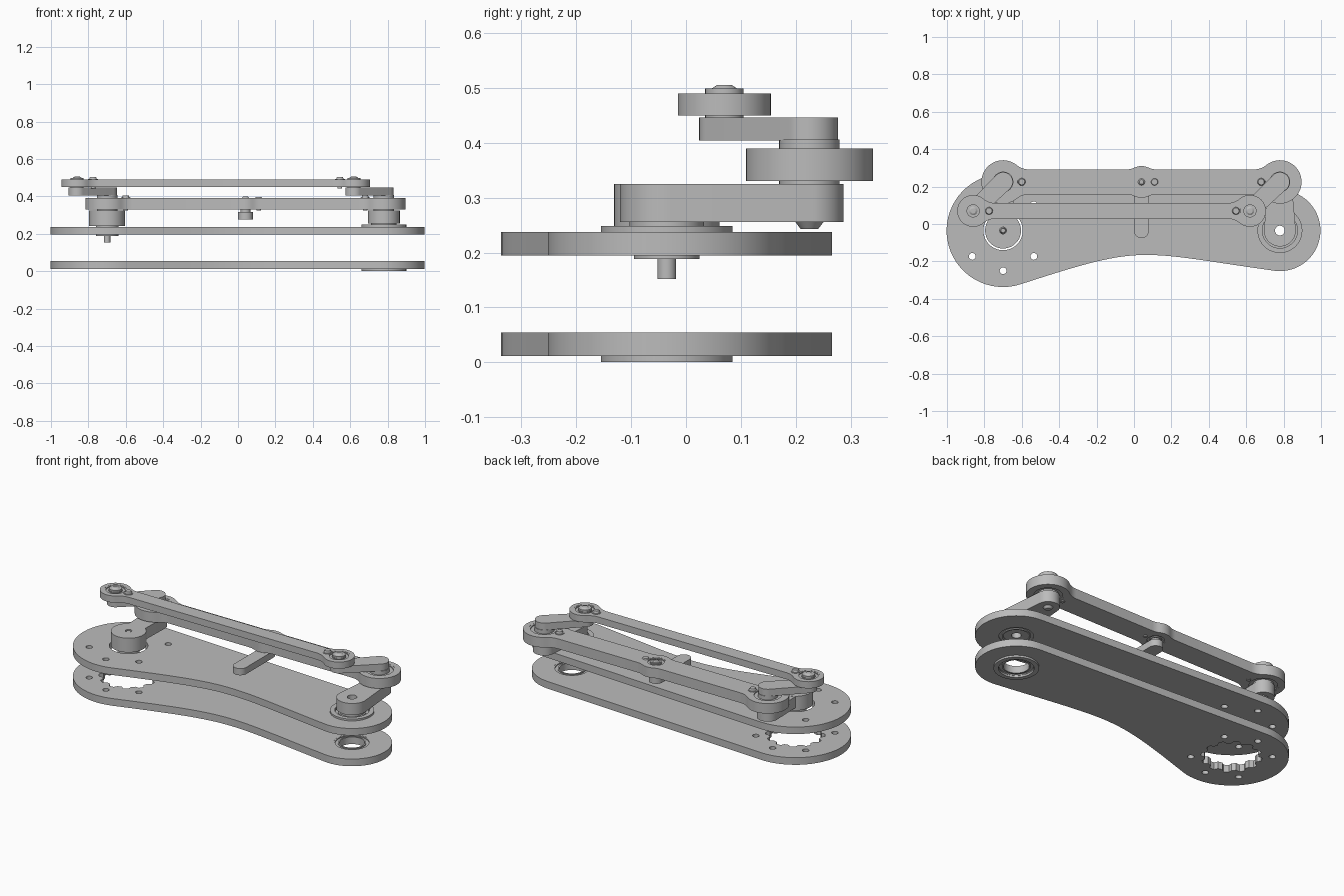
import bpy, bmesh
from math import sin, cos, radians, degrees, sqrt, atan2, asin, pi
from mathutils import Vector

cube = bpy.data.objects.get("Cube")
if cube:
    bpy.data.objects.remove(cube, do_unlink=True)

GREY = (0.5, 0.5, 0.5, 1)
metal = bpy.data.materials.new("plain grey metal")
metal.diffuse_color = GREY
metal.use_nodes = True
metal.node_tree.nodes["Principled BSDF"].inputs["Base Color"].default_value = GREY


def add(name, mesh):
    mesh.materials.clear()
    mesh.materials.append(metal)
    mesh.polygons.foreach_set("use_smooth", [True] * len(mesh.polygons))
    mesh.set_sharp_from_angle(angle=radians(30))
    ob = bpy.data.objects.new(name, mesh)
    bpy.context.collection.objects.link(ob)
    return ob


def arc(x, y, r, a, b):
    n = max(3, int(abs(b - a) / 6))
    return [(x + r * cos(radians(a + (b - a) * i / n)),
             y + r * sin(radians(a + (b - a) * i / n))) for i in range(n + 1)]


def circle(x, y, r):
    return arc(x, y, r, 0, 360)[:-1]


def slab(name, loops, z0, z1):
    """Extrude a filled outline; the later loops are holes."""
    curve = bpy.data.curves.new(name, "CURVE")
    curve.dimensions = "2D"
    curve.fill_mode = "BOTH"
    curve.extrude = (z1 - z0) / 2
    for loop in loops:
        s = curve.splines.new("POLY")
        s.points.add(len(loop) - 1)
        for p, (x, y) in zip(s.points, loop):
            p.co = (x, y, 0, 1)
        s.use_cyclic_u = True
    tmp = bpy.data.objects.new(name, curve)
    mesh = bpy.data.meshes.new_from_object(tmp)
    bpy.data.objects.remove(tmp)
    bpy.data.curves.remove(curve)
    bm = bmesh.new()
    bm.from_mesh(mesh)
    bmesh.ops.remove_doubles(bm, verts=bm.verts, dist=1e-5)
    bmesh.ops.recalc_face_normals(bm, faces=bm.faces)
    bmesh.ops.translate(bm, verts=bm.verts, vec=(0, 0, (z0 + z1) / 2))
    bm.to_mesh(mesh)
    bm.free()
    mesh.name = name
    return add(name, mesh)


def disc(name, c, r, z0, z1, hole=0):
    loops = [circle(*c, r)] + ([circle(*c, hole)] if hole else [])
    return slab(name, loops, z0, z1)


def dome(name, c, r0, r1, z0, z1):
    bm = bmesh.new()
    bmesh.ops.create_cone(bm, cap_ends=True, segments=32, radius1=r0, radius2=r1, depth=z1 - z0)
    bmesh.ops.translate(bm, verts=bm.verts, vec=(*c, (z0 + z1) / 2))
    mesh = bpy.data.meshes.new(name)
    bm.to_mesh(mesh)
    bm.free()
    return add(name, mesh)


def bearing(name, c, ro, ri, z0, z1):
    t = (ro - ri) * 0.25
    disc(name + "_outer_race", c, ro, z0, z1, ro - t)
    disc(name + "_shield", c, ro - t, z0 + 0.006, z1 - 0.006, ri + t)
    disc(name + "_inner_race", c, ri + t, z0, z1, ri)


def capsule(p, q, rp, rq):
    """Outline of two circles joined by their outer tangents."""
    dx, dy = q[0] - p[0], q[1] - p[1]
    d = degrees(atan2(dy, dx))
    a = 90 - degrees(asin((rp - rq) / sqrt(dx * dx + dy * dy)))
    return arc(*p, rp, d + a, d + 360 - a) + arc(*q, rq, d - a, d + a)


def link_outline(bosses, y, w, f):
    """Bar of half width w with round bosses, blended by fillets of radius f."""
    top = []
    last = len(bosses) - 1
    for i, (x, r) in enumerate(bosses):
        dx = sqrt((r + f) ** 2 - (w + f) ** 2)
        a = degrees(atan2(w + f, dx))
        if i:
            top += arc(x - dx, w + f, f, -90, -a)[:-1]
        top += arc(x, 0, r, 180 - a if i else 180, a if i < last else 0)
        if i < last:
            top += arc(x + dx, w + f, f, 180 + a, 270)[1:]
    pts = top + [(x, -v) for x, v in reversed(top[1:-1])]
    return [(x, y + v) for x, v in pts]


MOTOR, PIVOT = (-0.70, -0.035), (0.78, -0.035)
RB, RS = 0.302, 0.217

# side plates: two round ends, straight back edge, curved waist at the front
tilt = 90 - degrees(asin((RB - RS) / (PIVOT[0] - MOTOR[0])))
big = arc(*MOTOR, RB, tilt, 288)
small = arc(*PIVOT, RS, 262 - 360, tilt)
p0, p3 = Vector(big[-1]), Vector(small[0])
p1 = p0 + 0.70 * Vector((cos(radians(18)), sin(radians(18))))
p2 = p3 - 0.75 * Vector((cos(radians(8)), -sin(radians(8))))
waist = []
for i in range(1, 30):
    t = i / 30
    waist.append(tuple(p0 * (1 - t) ** 3 + 3 * p1 * t * (1 - t) ** 2
                       + 3 * p2 * t * t * (1 - t) + p3 * t ** 3))
plate = big + waist + small
screw_holes = [circle(MOTOR[0] + 0.215 * cos(radians(a)), MOTOR[1] + 0.215 * sin(radians(a)), 0.018)
               for a in (40, 90, 140, 220, 270, 320)]
toothed = []
for i in range(144):
    a = 2 * pi * i / 144
    r = 0.152 + 0.010 * max(-1, min(1, 2 * cos(12 * a)))
    toothed.append((MOTOR[0] + r * cos(a), MOTOR[1] + r * sin(a)))
seat = circle(*PIVOT, 0.1)
slab("lower_plate", [plate, toothed, seat] + screw_holes, 0.011, 0.054)
slab("upper_plate", [plate, circle(*MOTOR, 0.105), seat] + screw_holes, 0.195, 0.237)

# flanged bearings at the pivot end
for name, z0, f0 in (("lower", 0.011, 0.0), ("upper", 0.195, 0.237)):
    bearing(name + "_plate_bearing", PIVOT, 0.1, 0.068, z0, z0 + 0.042)
    disc(name + "_bearing_flange", PIVOT, 0.12, f0, f0 + 0.011, 0.094)

# lower cranks
ML, MR = (-0.70, 0.225), (0.78, 0.225)
disc("motor_hub", MOTOR, 0.096, 0.24, 0.325, 0.018)
slab("motor_crank_arm", [capsule((MOTOR[0], 0.045), ML, 0.055, 0.06)], 0.256, 0.324)
disc("motor_flange", MOTOR, 0.06, 0.188, 0.24)
disc("motor_shaft", MOTOR, 0.017, 0.152, 0.19)
dome("motor_shaft_screw", MOTOR, 0.018, 0.012, 0.24, 0.322)
slab("pivot_crank_arm", [capsule(PIVOT, MR, 0.085, 0.062), circle(*PIVOT, 0.026)], 0.256, 0.325)
disc("pivot_hub", PIVOT, 0.068, 0.2, 0.256, 0.026)

# middle link with its bearings
MID = (0.04, 0.225)
outline = link_outline([(ML[0], 0.116), (MID[0], 0.085), (MR[0], 0.116)], 0.225, 0.067, 0.1)
slab("middle_link", [outline, circle(*ML, 0.085), circle(*MID, 0.052), circle(*MR, 0.085)], 0.33, 0.39)
for side, c in (("left", MR), ("right", ML)):
    bearing(side + "_middle_bearing", c, 0.085, 0.045, 0.331, 0.389)
    disc(side + "_middle_spindle", c, 0.045, 0.32, 0.41)
    disc(side + "_lower_spacer", c, 0.055, 0.324, 0.332)
    disc(side + "_upper_spacer", c, 0.055, 0.388, 0.406)
    dome(side + "_crank_bolt", c, 0.016, 0.026, 0.243, 0.256)
bearing("centre_bearing", MID, 0.052, 0.026, 0.331, 0.389)

# centre arm
slab("centre_arm", [capsule(MID, (0.04, -0.035), 0.04, 0.04)], 0.275, 0.315)
disc("centre_spindle", MID, 0.026, 0.31, 0.392)
dome("centre_bolt", MID, 0.018, 0.012, 0.392, 0.398)

# upper cranks and top link
TL, TR = (-0.86, 0.07), (0.62, 0.07)
outline = link_outline([(TL[0], 0.085), (TR[0], 0.085)], 0.07, 0.042, 0.1)
slab("top_link", [outline, circle(*TL, 0.06), circle(*TR, 0.06)], 0.45, 0.49)
for side, m, c in (("left", MR, TR), ("right", ML, TL)):
    slab(side + "_upper_crank", [capsule(m, c, 0.052, 0.046)], 0.404, 0.446)
    bearing(side + "_top_bearing", c, 0.06, 0.03, 0.451, 0.489)
    disc(side + "_top_spacer", c, 0.035, 0.445, 0.452)
    disc(side + "_top_spindle", c, 0.03, 0.445, 0.49)
    disc(side + "_top_cap", c, 0.035, 0.488, 0.499)
    dome(side + "_top_bolt", c, 0.023, 0.014, 0.499, 0.505)

# clamp screws beside the bearings
for name, x, y, z0, z1 in (("right_middle", -0.60, 0.225, 0.325, 0.39),
                           ("left_middle", 0.68, 0.225, 0.325, 0.39),
                           ("centre", 0.11, 0.225, 0.325, 0.383),
                           ("right_top", -0.775, 0.07, 0.443, 0.49),
                           ("left_top", 0.545, 0.07, 0.443, 0.49)):
    disc(name + "_screw_washer", (x, y), 0.026, z1 - 0.01, z1 + 0.003)
    disc(name + "_screw_shank", (x, y), 0.012, z0, z1)
    dome(name + "_screw_head", (x, y), 0.021, 0.016, z1, z1 + 0.014)
